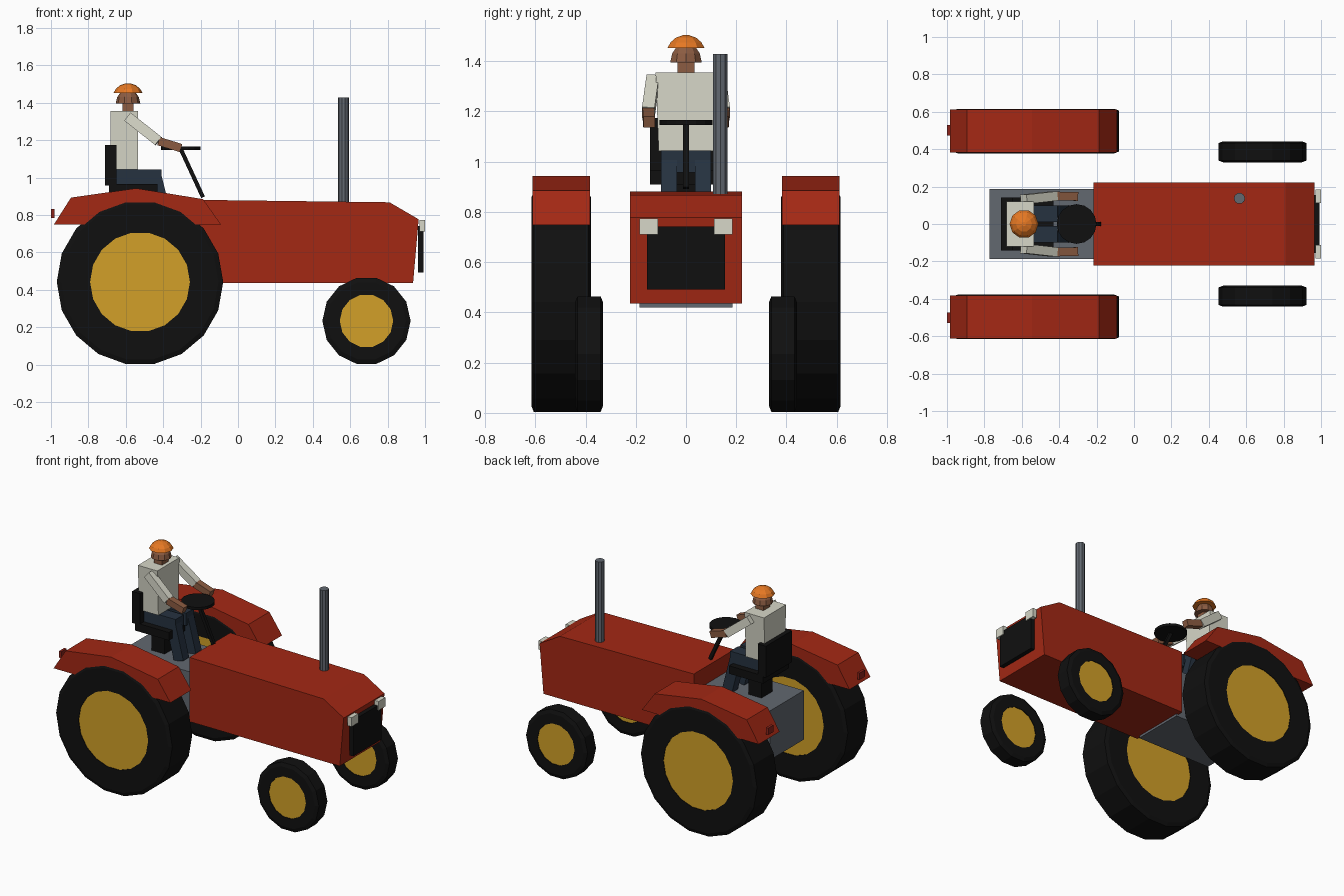
import bpy, bmesh, math
from mathutils import Vector, Matrix

if "Cube" in bpy.data.objects:
    bpy.data.objects.remove(bpy.data.objects["Cube"])


def material(name, rgb):
    m = bpy.data.materials.new(name)
    m.diffuse_color = (*rgb, 1)
    m.use_nodes = True
    m.node_tree.nodes["Principled BSDF"].inputs["Base Color"].default_value = m.diffuse_color
    return m


RED = material("red paint", (0.37, 0.021, 0.007))
LAMP = material("lamp red", (0.27, 0.017, 0.010))
BLACK = material("black rubber", (0.005, 0.005, 0.005))
GOLD = material("yellow hub", (0.645, 0.352, 0.021))
GREY = material("grey metal", (0.122, 0.138, 0.162))
CREAM = material("off white", (0.68, 0.68, 0.58))
NAVY = material("navy cloth", (0.019, 0.032, 0.051))
SKIN = material("skin", (0.262, 0.107, 0.054))
ORANGE = material("orange helmet", (0.79, 0.188, 0.017))


def finish(bm, name, *mats):
    bmesh.ops.recalc_face_normals(bm, faces=bm.faces)
    me = bpy.data.meshes.new(name)
    bm.to_mesh(me)
    bm.free()
    for m in mats:
        me.materials.append(m)
    ob = bpy.data.objects.new(name, me)
    bpy.context.collection.objects.link(ob)
    return ob


def box(name, mat, x, y, z):
    """Box from (min, max) pairs."""
    bm = bmesh.new()
    bmesh.ops.create_cube(bm, size=1)
    for v in bm.verts:
        v.co = [(a + b) / 2 + c * (b - a) for c, (a, b) in zip(v.co, (x, y, z))]
    return finish(bm, name, mat)


def bar(name, mat, a, b, w, d):
    """Square bar from point a to point b."""
    a, b = Vector(a), Vector(b)
    axis = b - a
    side = Vector((0, 1, 0))
    side = (side - axis * side.dot(axis) / axis.length_squared).normalized()
    up = axis.normalized().cross(side)
    rot = Matrix((up, side, axis.normalized())).transposed()
    bm = bmesh.new()
    bmesh.ops.create_cube(bm, size=1)
    for v in bm.verts:
        v.co = (a + b) / 2 + rot @ Vector((v.co.x * w, v.co.y * d, v.co.z * axis.length))
    return finish(bm, name, mat)


def prism(name, mat, pts, y0, y1):
    """Side profile (x, z) extruded along y."""
    bm = bmesh.new()
    f = bm.faces.new([bm.verts.new((x, y0, z)) for x, z in pts])
    r = bmesh.ops.extrude_face_region(bm, geom=[f])
    for v in r["geom"]:
        if isinstance(v, bmesh.types.BMVert):
            v.co.y = y1
    return finish(bm, name, mat)


def lathe(name, mats, profile, n, centre, axis="Z", band_mat=None):
    """Rings of (radius, height) around an axis, capped at both ends."""
    bm = bmesh.new()
    rings = []
    for r, h in profile:
        ring = []
        for i in range(n):
            t = 2 * math.pi * i / n
            c, s = r * math.cos(t), r * math.sin(t)
            p = Vector((c, s, h)) if axis == "Z" else Vector((c, h, s))
            ring.append(bm.verts.new(p + Vector(centre)))
        rings.append(ring)
    for k in range(len(rings) - 1):
        for i in range(n):
            j = (i + 1) % n
            bm.faces.new((rings[k][i], rings[k][j], rings[k + 1][j], rings[k + 1][i]))
    for ring in (rings[0], rings[-1]):
        bm.faces.new(ring).material_index = len(mats) - 1
    return finish(bm, name, *mats)


def wheel(name, x, y, r, hub, half, n):
    # tyre with a slight shoulder; the end caps are the hub discs
    prof = [(hub, -half + 0.004), (hub, -half), (r - 0.025, -half), (r, -half + 0.01)]
    prof += [(a, -b) for a, b in reversed(prof)]
    lathe(name, [BLACK, GOLD], prof, n, (x, y, r * math.cos(math.pi / n) + 0.004), "Y")


# body
prism("hood", RED, [(-0.216, 0.436), (-0.216, 0.881), (0.81, 0.868),
                    (0.966, 0.777), (0.936, 0.436)], -0.223, 0.223)
box("rear_chassis", GREY, (-0.773, -0.2), (-0.186, 0.186), (0.42, 0.76))
box("grille", BLACK, (0.962, 0.992), (-0.155, 0.155), (0.492, 0.742))
lathe("exhaust_pipe", [GREY], [(0.03, 0.85), (0.03, 1.428)], 10, (0.564, 0.137, 0))

# steering
bar("steering_column", BLACK, (-0.187, 0, 0.895), (-0.307, 0, 1.155), 0.022, 0.022)
lathe("steering_wheel", [BLACK], [(0.106, 1.147), (0.106, 1.166)], 16, (-0.307, 0, 0))

# seat
box("seat_back", BLACK, (-0.712, -0.65), (-0.143, 0.143), (0.957, 1.175))
box("seat_cushion", BLACK, (-0.69, -0.43), (-0.143, 0.143), (0.91, 0.965))
box("seat_post", BLACK, (-0.62, -0.52), (-0.06, 0.06), (0.76, 0.91))

# driver trunk and head
torso = box("torso", CREAM, (-0.682, -0.534), (-0.121, 0.121), (1.043, 1.355))
for v in torso.data.vertices:
    if v.co.z < 1.2:
        v.co.y *= 0.9
HX = -0.588
box("neck", SKIN, (HX - 0.03, HX + 0.03), (-0.034, 0.034), (1.35, 1.397))
lathe("head", [SKIN], [(0.066, 1.395), (0.058, 1.43), (0.038, 1.46)], 10, (HX, 0, 0))
lathe("helmet", [ORANGE], [(0.077, 1.453), (0.065, 1.475), (0.042, 1.494), (0.012, 1.504)],
      10, (HX, 0, 0))

# paired parts
for s, side in ((-1, "right"), (1, "left")):
    wheel(side + "_rear_wheel", -0.524, s * 0.497, 0.445, 0.267, 0.119, 18)
    wheel(side + "_front_wheel", 0.687, s * 0.386, 0.236, 0.143, 0.056, 14)
    prism(side + "_fender", RED, [(-0.985, 0.748), (-0.893, 0.893), (-0.545, 0.943),
                                  (-0.187, 0.885), (-0.09, 0.748)], s * 0.382, s * 0.611)
    ys = sorted((s * 0.472, s * 0.528))
    box(side + "_tail_lamp", LAMP, (-1.0, -0.982), ys, (0.785, 0.832))
    box(side + "_headlight", CREAM, (0.97, 1.0), sorted((s * 0.111, s * 0.185)), (0.711, 0.773))
    # driver limbs
    box(side + "_thigh", NAVY, (-0.65, -0.408), sorted((s * 0.012, s * 0.1)), (0.958, 1.044))
    bar(side + "_shin", NAVY, (-0.445, s * 0.068, 1.0), (-0.385, s * 0.068, 0.765), 0.075, 0.064)
    shoulder, elbow, hand = ((-0.59, s * 0.132, 1.325), (-0.425, s * 0.15, 1.195),
                             (-0.305, s * 0.147, 1.158))
    bar(side + "_sleeve", CREAM, shoulder, elbow, 0.055, 0.05)
    bar(side + "_forearm", SKIN, elbow, hand, 0.045, 0.046)
